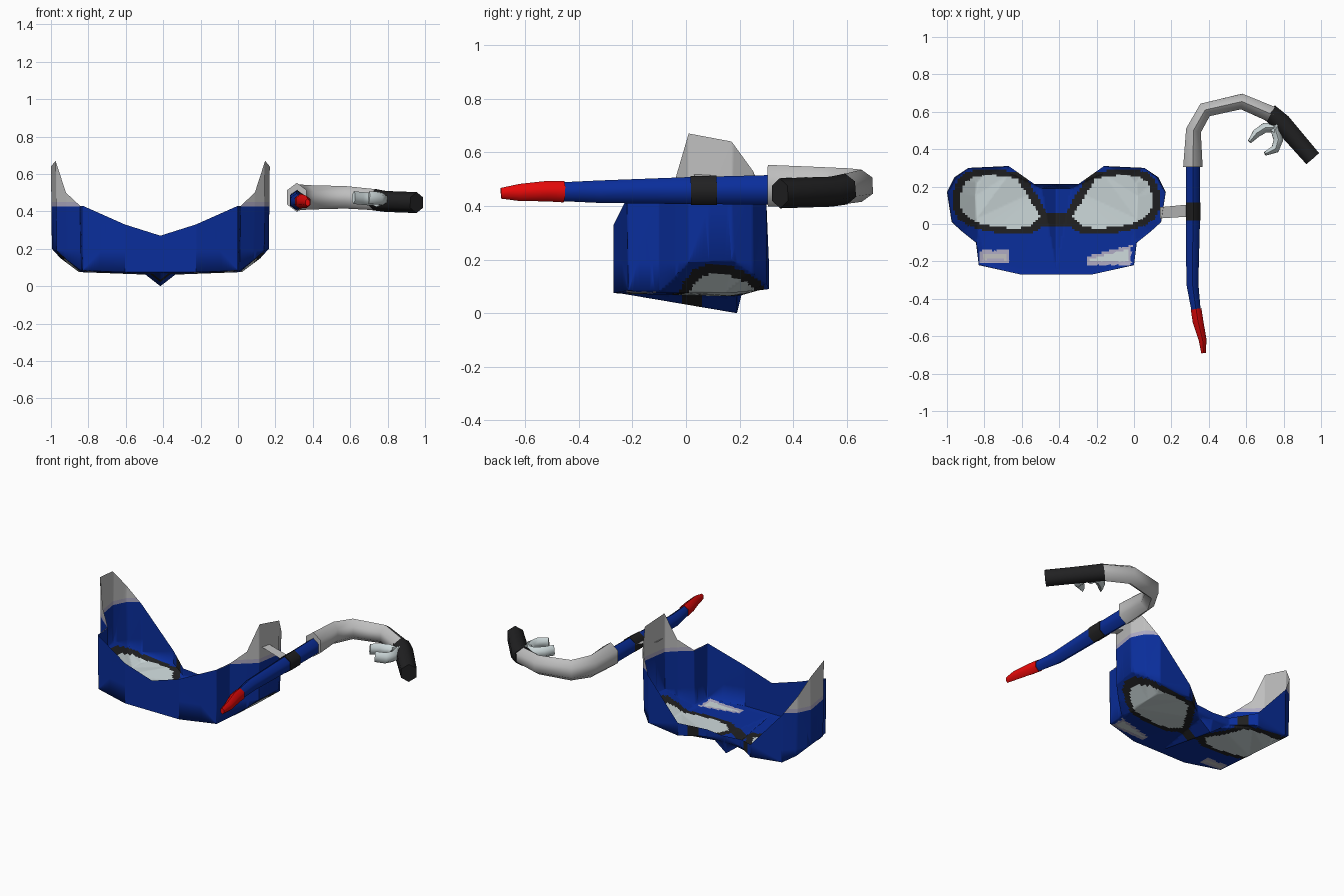
import bpy, bmesh, math
from mathutils import Vector

if "Cube" in bpy.data.objects:
    bpy.data.objects.remove(bpy.data.objects["Cube"])


def material(name, r, g, b):
    m = bpy.data.materials.new(name)
    m.diffuse_color = (r, g, b, 1)
    m.use_nodes = True
    m.node_tree.nodes["Principled BSDF"].inputs["Base Color"].default_value = m.diffuse_color
    return m


BLUE = material("blue", 0.003, 0.027, 0.33)
LENS = material("lens_grey", 0.60, 0.68, 0.69)
BLACK = material("black", 0.015, 0.015, 0.016)
GREY = material("light_grey", 0.52, 0.52, 0.52)
LILAC = material("lilac_grey", 0.42, 0.40, 0.54)
RED = material("red", 0.84, 0.003, 0.003)


def finish(name, bm, mats, smooth=None):
    mesh = bpy.data.meshes.new(name)
    bm.to_mesh(mesh)
    bm.free()
    ob = bpy.data.objects.new(name, mesh)
    bpy.context.collection.objects.link(ob)
    for m in mats:
        mesh.materials.append(m)
    if smooth:
        bpy.ops.object.select_all(action='DESELECT')
        ob.select_set(True)
        bpy.context.view_layer.objects.active = ob
        bpy.ops.object.shade_smooth_by_angle(angle=math.radians(smooth))
    return ob


def sweep(name, path, mat, sides=6, smooth=65):
    """Tube along path; each entry is (x, y, z, half width, half height)."""
    bm = bmesh.new()
    pts = [Vector(p[:3]) for p in path]
    rings = []
    for i, p in enumerate(path):
        a = (pts[i] - pts[i - 1]).normalized() if i else Vector()
        b = (pts[i + 1] - pts[i]).normalized() if i < len(pts) - 1 else Vector()
        t = (a + b).normalized()
        side = t.cross(Vector((0, 0, 1))).normalized()
        up = side.cross(t)
        ring = []
        for k in range(sides):
            w = 2 * math.pi * (k + 0.5) / sides
            ring.append(bm.verts.new(pts[i] + side * math.cos(w) * p[3] + up * math.sin(w) * p[4]))
        rings.append(ring)
    for r, s in zip(rings, rings[1:]):
        for k in range(sides):
            n = (k + 1) % sides
            bm.faces.new((r[k], r[n], s[n], s[k]))
    bm.faces.new(rings[0])
    bm.faces.new(rings[-1])
    bmesh.ops.recalc_face_normals(bm, faces=bm.faces)
    return finish(name, bm, [mat], smooth)


# Mask shell: half profiles (distance from mask centre line, y, z)
CX = -0.415
RIM = [(0, -.27, .27), (.19, -.27, .33), (.415, -.22, .43), (.43, -.10, .43), (.505, -.04, .5),
       (.56, .01, .67), (.585, .17, .64), (.545, .25, .53), (.47, .30, .41), (.255, .31, .17),
       (.12, .215, .13), (0, .215, .12)]
LOW = [(0, -.27, .075), (.19, -.27, .075), (.415, -.215, .085), (.425, -.10, .085), (.5, -.04, .14),
       (.555, .01, .19), (.58, .17, .2), (.535, .25, .15), (.47, .30, .11), (.255, .31, .09),
       (.12, .215, .085), (0, .21, .08)]
FLOOR = [(0, -.24, .073), (.19, -.24, .073), (.39, -.19, .078), (.40, -.09, .075), (.42, -.03, .075),
         (.425, .03, .075), (.435, .15, .075), (.425, .22, .08), (.39, .26, .085), (.25, .27, .085),
         (.08, .19, .062), (0, .19, 0)]

bm = bmesh.new()
for sx in (1, -1):
    rows = [[bm.verts.new((CX + sx * u, y, z)) for u, y, z in row] for row in (RIM, LOW, FLOOR)]
    faces = []
    for r, s in zip(rows, rows[1:]):
        for k in range(len(r) - 1):
            faces.append((r[k], r[k + 1], s[k + 1], s[k]))
    f = rows[2]
    faces += [f[1:11], (f[0], f[1], f[10]), (f[0], f[10], f[11])]
    for vs in faces:
        bm.faces.new(vs if sx > 0 else vs[::-1])
bmesh.ops.remove_doubles(bm, verts=bm.verts, dist=0.0005)
bmesh.ops.triangulate(bm, faces=bm.faces)
bmesh.ops.recalc_face_normals(bm, faces=bm.faces)


def cut(axis, value):
    co, no = Vector(), Vector()
    co[axis], no[axis] = value, 1
    bmesh.ops.bisect_plane(bm, geom=bm.verts[:] + bm.edges[:] + bm.faces[:], plane_co=co, plane_no=no)


# Grid cuts so the painted windows can follow a rule
for i in range(90):
    cut(0, CX - .58 + i * 1.16 / 89)
for i in range(46):
    cut(1, -.258 + i * .0122)
for z in (.19, .425, .45):
    cut(2, z)


def oval(u, y, a, b, inner):
    """Rounded window outline, with its inner upper corner sliced off."""
    du, dy = u - .295, y - .12
    c, s = math.cos(.14), math.sin(.14)
    inside = abs((du * c + dy * s) / a) ** 2.8 + abs((dy * c - du * s) / b) ** 2.8 < 1
    return inside and u > inner + .6 * (y - .02)


def patch(x, u, y, grow):
    """Pale patches on the brow, one per side."""
    if x > CX:
        return .18 - grow < u < .385 + grow and -.2 - grow < y < -.135 + grow + (u - .385) * .25
    return .27 - grow < u < .39 + grow and -.19 - grow < y < -.16 + grow


for f in bm.faces:
    x, y, z = f.calc_center_median()
    u = abs(x - CX)
    if z > .425 and u > .42:
        f.material_index = 3 if z > .45 else 4
    elif z < .19:
        if oval(u, y, .218, .135, .075):
            f.material_index = 1
        elif oval(u, y, .258, .168, .025) or (u < .09 and -.015 < y < .055):
            f.material_index = 2
        elif patch(x, u, y, 0):
            f.material_index = 1 if x > CX else 3
        elif patch(x, u, y, .018):
            f.material_index = 4
finish("mask_shell", bm, [BLUE, LENS, BLACK, GREY, LILAC], 80)

# Snorkel: straight tube, tip, bend and dark end
sweep("snorkel_tube", [(.315, .32, .46, .043, .055), (.315, .0, .457, .043, .05),
                       (.312, -.32, .453, .037, .042), (.333, -.47, .453, .028, .035)], BLUE)
sweep("snorkel_tip", [(.332, -.455, .453, .033, .04), (.342, -.52, .455, .033, .038),
                      (.367, -.62, .45, .024, .032), (.372, -.69, .447, .014, .02)], RED)
sweep("snorkel_bend", [(.315, .305, .475, .06, .078), (.318, .50, .475, .047, .07),
                       (.38, .61, .475, .048, .065), (.575, .655, .475, .048, .06),
                       (.74, .585, .462, .05, .056)], GREY)
sweep("snorkel_end", [(.725, .597, .463, .054, .058), (.79, .54, .453, .058, .056),
                      (.955, .35, .447, .052, .056)], BLACK)
sweep("tube_clip", [(.317, .115, .458, .046, .055), (.317, .018, .457, .046, .054)], BLACK)

# Mouthpiece: stem with two curved bite prongs
sweep("mouthpiece_stem", [(.785, .565, .46, .035, .04), (.74, .495, .46, .05, .036)], LENS)
for n, arm in (("mouthpiece_prong_left", [(.765, .515), (.70, .515), (.655, .485), (.618, .44)]),
               ("mouthpiece_prong_right", [(.75, .525), (.772, .45), (.755, .40), (.70, .375)])):
    sweep(n, [(x, y, .462 + .004 * i, r, .034) for i, ((x, y), r) in
              enumerate(zip(arm, (.03, .03, .026, .012)))], LENS)

# Thin strap joining the mask to the snorkel clip
bm = bmesh.new()
bm.faces.new([bm.verts.new(p) for p in ((.14, .03, .52), (.30, .04, .465), (.30, .105, .465), (.14, .09, .52))])
finish("strap_tab", bm, [GREY])
